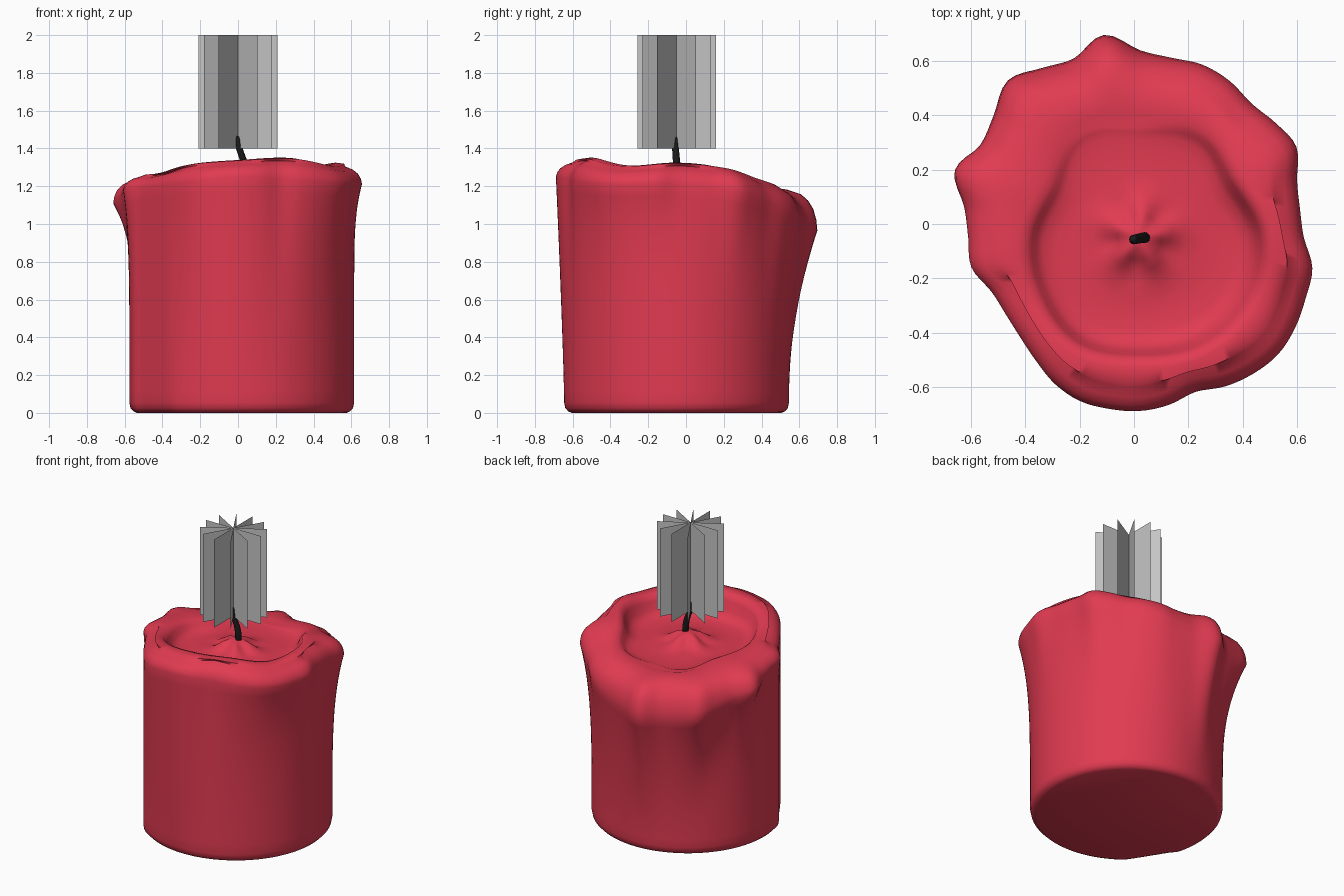
import bpy, bmesh, math
from mathutils import Vector

if "Cube" in bpy.data.objects:
    bpy.data.objects.remove(bpy.data.objects["Cube"])

def material(name, rgb):
    m = bpy.data.materials.new(name)
    m.diffuse_color = (*rgb, 1)
    m.use_nodes = True
    m.node_tree.nodes["Principled BSDF"].inputs["Base Color"].default_value = m.diffuse_color
    return m

RED = material("red_wax", (0.75, 0.043, 0.082))
BLACK = material("charred_black", (0.01, 0.01, 0.01))
GREY = material("flame_grey", (0.57, 0.57, 0.57))

def around(table, a):
    """Smooth periodic interpolation of evenly spaced values around the circle."""
    n = len(table)
    f = (a / math.tau * n) % n
    i = int(f)
    t = f - i
    p0, p1, p2, p3 = (table[(i + k) % n] for k in (-1, 0, 1, 2))
    return p1 + 0.5 * t * (p2 - p0 + t * (2*p0 - 5*p1 + 4*p2 - p3 + t * (3*(p1 - p2) + p3 - p0)))

def finish(name, bm, mat, smooth=True):
    me = bpy.data.meshes.new(name)
    bm.to_mesh(me)
    bm.free()
    me.materials.append(mat)
    if smooth:
        me.shade_smooth()
    ob = bpy.data.objects.new(name, me)
    bpy.context.collection.objects.link(ob)
    return ob

def loft(name, rings, mat):
    """Skin a list of rings and close both ends."""
    bm = bmesh.new()
    vs = [[bm.verts.new(p) for p in r] for r in rings]
    n = len(vs[0])
    for a, b in zip(vs, vs[1:]):
        for i in range(n):
            j = (i + 1) % n
            bm.faces.new((a[i], a[j], b[j], b[i]))
    bm.faces.new(vs[0][::-1])
    bm.faces.new(vs[-1])
    bmesh.ops.recalc_face_normals(bm, faces=bm.faces[:])
    return finish(name, bm, mat)

# candle: melted outline every 10 degrees, other traits every 30 degrees (from +x, counterclockwise)
CX, CY = 0.02, -0.05
OUT = [.605, .60, .617, .667, .655, .643, .665, .677, .672, .69, .757, .702,
       .72, .754, .70, .678, .723, .655, .63, .628, .58, .567, .572, .592,
       .622, .64, .64, .638, .625, .604, .632, .653, .667, .662, .651, .646]
BULGE = [1.21, 1.17, 1.08, .98, .97, 1.07, 1.17, 1.2, 1.22, 1.25, 1.23, 1.21]   # height of widest point
CREST = [1.325, 1.30, 1.23, 1.195, 1.2, 1.235, 1.26, 1.275, 1.32, 1.34, 1.35, 1.31]  # rim height
POOL = [.45, .40, .44, .41, .44, .37, .40, .42, .45, .435, .455, .46]  # molten pool edge
BLEND = [6, 4, 2.5, 1.8, 2.2, 4.5, 5, 3, 1.5, 1.2, 3, 5]   # how late the side swells
FLOOR = 1.18
N = 144

def column(a):
    """Profile (radius, height) at one angle, from base to wick."""
    ro, zb, zc = around(OUT, a), around(BULGE, a), around(CREST, a)
    rp, k = around(POOL, a), around(BLEND, a)
    base = min(.595, ro)
    prof = [(base - .04, 0), (base - .022, .008), (base - .006, .025), (base, .055)]
    for i in range(1, 19):                       # side wall
        t = i / 18
        prof.append((base + (ro - base) * (t ** k) * (1 - .08 * (1 - t)), .055 + (zb - .055) * t))
    h = zc - zb
    prof += [(ro - .006, zb + .25*h), (ro - .022, zb + .5*h), (ro - .05, zb + .7*h),
             (ro - .09, zb + .85*h), (ro*.5 + rp*.5, zb + .96*h), (rp + .045, zc),
             (rp + .015, zc - .008)]
    d = zc - FLOOR                               # pool wall, floor and mound
    prof += [(rp - .005, zc - .3*d), (rp - .022, zc - .65*d), (rp - .05, zc - .9*d),
             (rp - .1, FLOOR), (.24, FLOOR), (.17, FLOOR + .008)]
    ripple = .012 * math.sin(5 * a + .6)
    prof += [(.12, FLOOR + .025 + ripple), (.08, FLOOR + .05 + ripple), (.045, FLOOR + .07), (.015, FLOOR + .075)]
    return [Vector((CX + r * math.cos(a), CY + r * math.sin(a), z)) for r, z in prof]

columns = [column(math.tau * i / N) for i in range(N)]
candle = loft("candle_body", list(zip(*columns)), RED)
candle.data.set_sharp_from_angle(angle=math.radians(60))

# wick: bent tapered tube
PATH = [(.04, -.05, 1.2, .02), (.038, -.05, 1.29, .02), (.028, -.051, 1.34, .019), (.01, -.055, 1.39, .018),
        (0, -.057, 1.43, .018), (-.003, -.057, 1.455, .014), (-.003, -.057, 1.465, .006)]
loft("wick", [[(x + r * math.cos(math.tau*i/12), y + r * math.sin(math.tau*i/12), z) for i in range(12)]
              for x, y, z, r in PATH], BLACK)

# flame: six crossed upright cards
bm = bmesh.new()
for i in range(6):
    a = math.pi * i / 6
    dx, dy = .208 * math.cos(a), .208 * math.sin(a)
    bm.faces.new([bm.verts.new((s * dx, -.05 + s * dy, z))
                  for s, z in ((-1, 1.4), (1, 1.4), (1, 2), (-1, 2))])
finish("flame_cards", bm, GREY, smooth=False)
